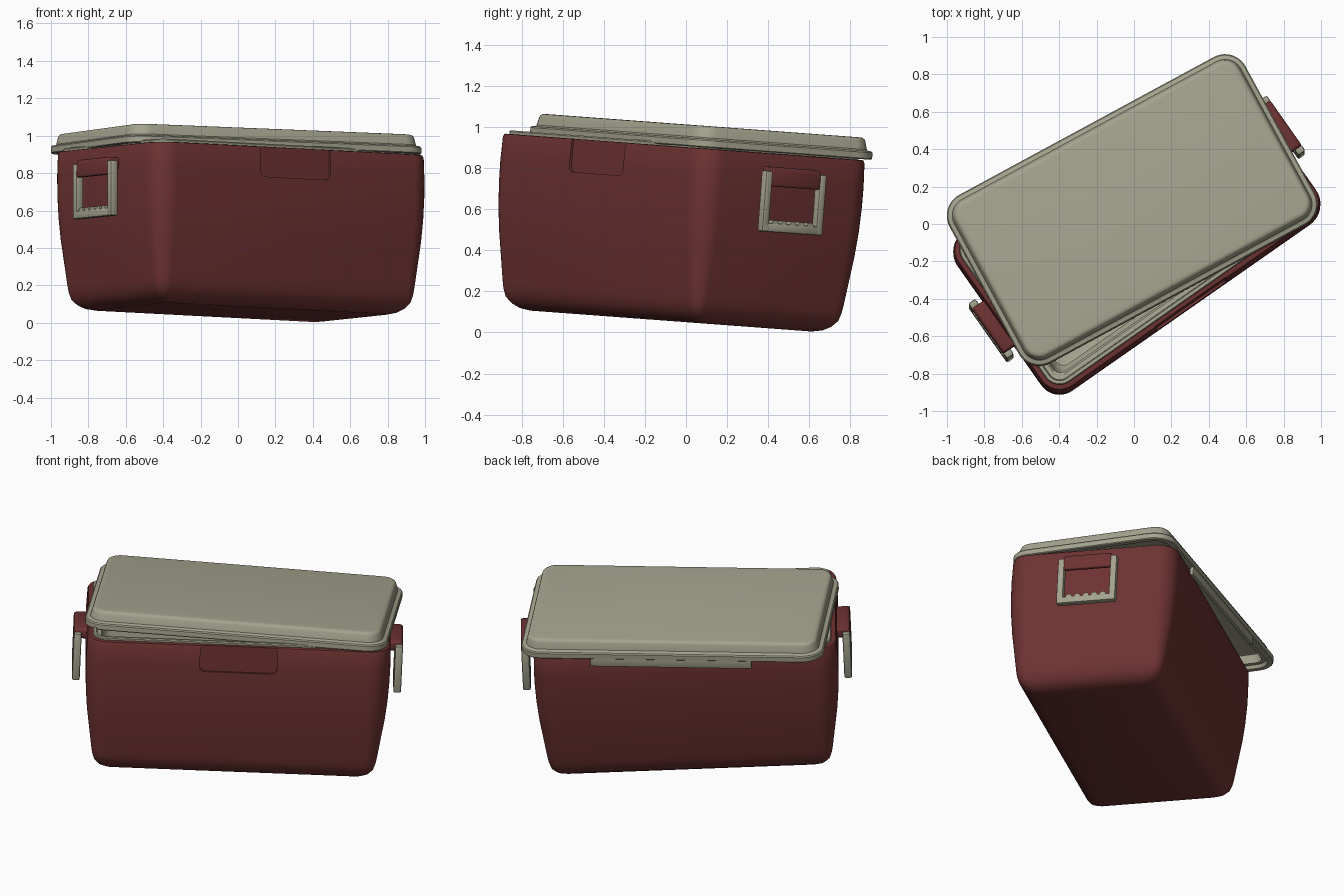
import bpy, bmesh, math
from mathutils import Matrix

if "Cube" in bpy.data.objects:
    bpy.data.objects.remove(bpy.data.objects["Cube"])

HX, HY, R = 0.90, 0.512, 0.125          # half length, half width, corner radius
TILT = Matrix.Rotation(math.radians(-4.25), 4, 'X')
BODY = Matrix.Translation((0.015, -0.073, 0.0555)) @ TILT @ Matrix.Rotation(math.radians(35), 4, 'Z')
LID = Matrix.Translation((-0.01, 0.073, 0.902)) @ TILT @ Matrix.Rotation(math.radians(28.5), 4, 'Z')


def material(name, rgb):
    m = bpy.data.materials.new(name)
    m.diffuse_color = (*rgb, 1)
    m.use_nodes = True
    m.node_tree.nodes["Principled BSDF"].inputs["Base Color"].default_value = m.diffuse_color
    return m


RED = material("dark red plastic", (0.155, 0.032, 0.032))
CREAM = material("khaki plastic", (0.375, 0.365, 0.27))


def finish(bm, name, mat, frame):
    bmesh.ops.recalc_face_normals(bm, faces=bm.faces[:])
    me = bpy.data.meshes.new(name)
    bm.to_mesh(me)
    bm.free()
    ob = bpy.data.objects.new(name, me)
    bpy.context.collection.objects.link(ob)
    me.materials.append(mat)
    ob.matrix_world = frame
    return ob


def smooth(ob, angle=35):
    bpy.ops.object.select_all(action='DESELECT')
    ob.select_set(True)
    bpy.context.view_layer.objects.active = ob
    bpy.ops.object.shade_smooth_by_angle(angle=math.radians(angle))


def loft(name, profile, mat, frame, segs=10):
    """Stack rounded-rectangle rings given as (inset, height) and cap both ends."""
    bm = bmesh.new()
    rings = []
    for inset, z in profile:
        r = max(R - inset, 0.05)
        ring = []
        for q, (sx, sy) in enumerate([(1, 1), (-1, 1), (-1, -1), (1, -1)]):
            for i in range(segs + 1):
                a = (q + i / segs) * math.pi / 2
                ring.append(bm.verts.new((sx * (HX - inset - r) + r * math.cos(a),
                                          sy * (HY - inset - r) + r * math.sin(a), z)))
        rings.append(ring)
    n = len(rings[0])
    for a, b in zip(rings, rings[1:]):
        for i in range(n):
            j = (i + 1) % n
            bm.faces.new((a[i], a[j], b[j], b[i]))
    bm.faces.new(rings[0])
    bm.faces.new(rings[-1])
    return finish(bm, name, mat, frame)


def box(name, x, y, z, mat, frame, bevel=0.008, segs=2):
    bm = bmesh.new()
    bmesh.ops.create_cube(bm, size=1)
    for v in bm.verts:
        v.co = [lo + (c + 0.5) * (hi - lo) for c, (lo, hi) in zip(v.co, (x, y, z))]
    bmesh.ops.bevel(bm, geom=bm.edges[:], offset=bevel, segments=segs, profile=0.5, affect='EDGES')
    return finish(bm, name, mat, frame)


# Tub: bulged outer wall, rounded bottom, thin rim and hidden inner wall
outer = [(0.165, 0), (0.128, 0.009), (0.098, 0.029), (0.075, 0.06), (0.061, 0.1), (0.054, 0.14),
         (0.038, 0.25), (0.019, 0.38), (0.007, 0.5), (0.001, 0.62), (0, 0.72), (0.004, 0.835), (0.01, 0.848),
         (0.016, 0.85)]
tub = loft("tub", outer + [(0.036, 0.85), (0.042, 0.8), (0.1, 0.07)], RED, BODY)

# Latch recess in the front of the tub
bm = bmesh.new()
w, lo, hi, r = 0.228, 0.688, 0.9, 0.03
pts = [(w, hi), (-w, hi)]
for cx, a0 in ((-w + r, 180), (w - r, 270)):
    for i in range(6):
        a = math.radians(a0 + i * 18)
        pts.append((cx + r * math.cos(a), lo + r + r * math.sin(a)))
f = bm.faces.new([bm.verts.new((x, -HY - 0.1, z)) for x, z in pts])
ext = bmesh.ops.extrude_face_region(bm, geom=[f])
for v in ext["geom"]:
    if isinstance(v, bmesh.types.BMVert):
        v.co.y = -HY + 0.014
cutter = finish(bm, "latch_cutter", RED, BODY)
cutter.hide_render = True
mod = tub.modifiers.new("recess", 'BOOLEAN')
mod.operation, mod.solver, mod.object = 'DIFFERENCE', 'EXACT', cutter
bpy.context.view_layer.update()
bpy.context.view_layer.objects.active = tub
bpy.ops.object.modifier_apply(modifier="recess")
bpy.data.objects.remove(cutter)
smooth(tub)

# Liner: raised lip, step and deep cavity
smooth(loft("liner", [(0.11, 0.08), (0.05, 0.8), (0.036, 0.835), (0.034, 0.862), (0.039, 0.868), (0.055, 0.868),
                      (0.06, 0.862), (0.062, 0.84), (0.085, 0.838), (0.095, 0.828),
                      (0.12, 0.3), (0.14, 0.14), (0.16, 0.11), (0.2, 0.1)], CREAM, BODY))

# Lid: flange, stepped wall, flat top, hollow underside
smooth(loft("lid", [(0.1, 0.075), (0.085, 0.07), (0.07, 0.02), (0.045, 0.02), (0.035, 0.0), (0.005, 0),
                    (0, 0.005), (0, 0.034), (0.006, 0.041), (0.022, 0.043), (0.029, 0.048),
                    (0.039, 0.088), (0.044, 0.097), (0.053, 0.103), (0.066, 0.105)], CREAM, LID))
smooth(box("hinge_flap", (-0.48, 0.48), (0.488, 0.51), (-0.048, 0.02), CREAM, LID, 0.004))

# Carry handles with their brackets, one at each end
for side, s in (("right", 1), ("left", -1)):
    F = BODY @ Matrix.Rotation(0 if s > 0 else math.pi, 4, 'Z')
    smooth(box(side + "_bracket", (0.86, 0.972), (-0.147, 0.147), (0.72, 0.785), RED, F, 0.018, 3))
    smooth(box(side + "_bracket_lip", (0.945, 0.974), (-0.147, 0.147), (0.69, 0.775), RED, F, 0.01, 3))
    for n, e in (("a", 1), ("b", -1)):
        ys = sorted((e * 0.14, e * 0.181))
        smooth(box(f"{side}_handle_arm_{n}", (0.928, 0.974), ys, (0.468, 0.765), CREAM, F, 0.01))
    smooth(box(side + "_handle_grip", (0.928, 0.974), (-0.175, 0.175), (0.468, 0.512), CREAM, F, 0.01))
    # Finger ridges on the grip
    bm = bmesh.new()
    for i in range(5):
        M = Matrix.Translation((0.951, (i - 2) * 0.052, 0.508)) @ Matrix.Rotation(math.pi / 2, 4, 'Y')
        bmesh.ops.create_cone(bm, cap_ends=True, segments=12, radius1=0.019, radius2=0.019, depth=0.04, matrix=M)
    smooth(finish(bm, side + "_grip_ridges", CREAM, F))
